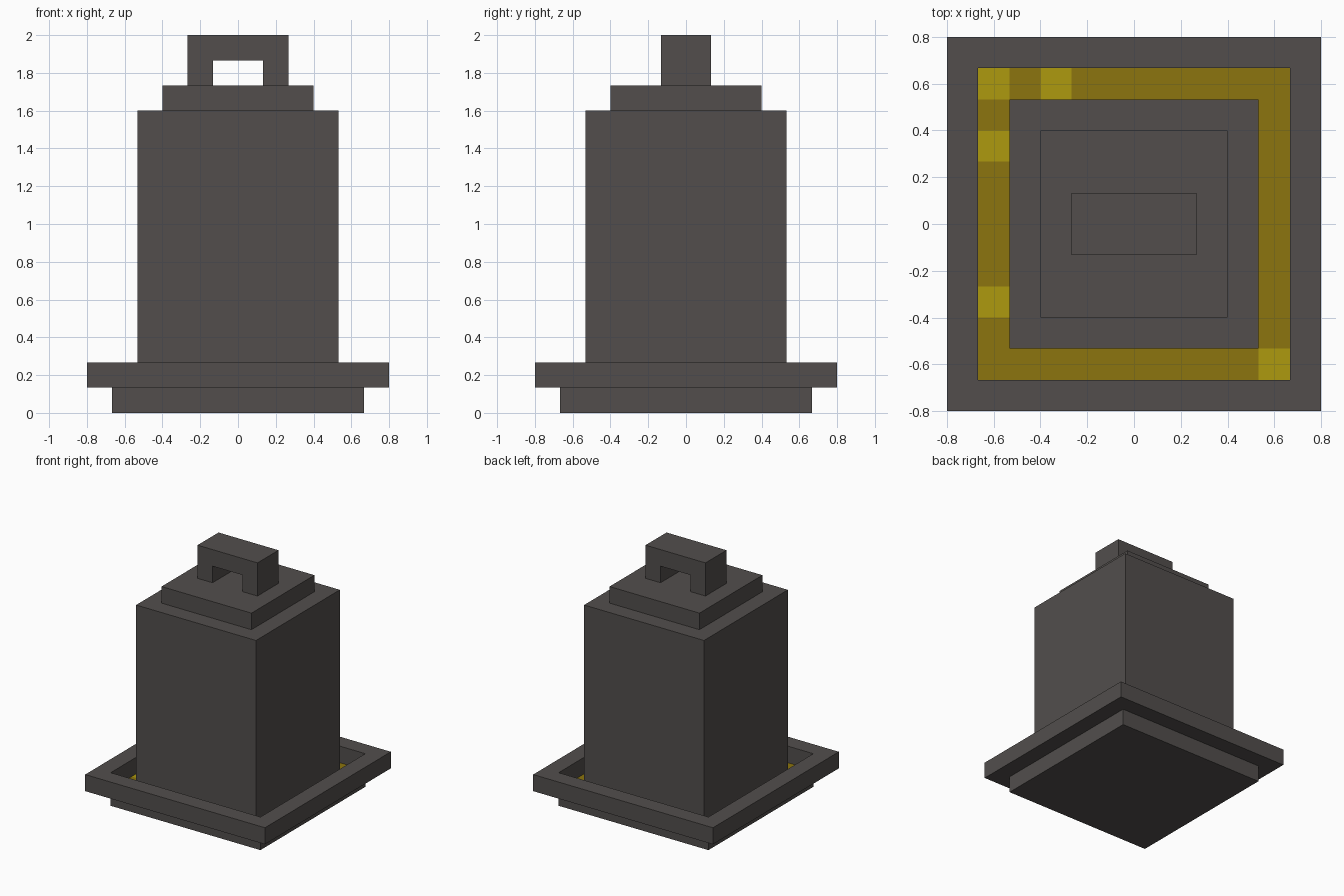
import bpy, bmesh

if "Cube" in bpy.data.objects:
    bpy.data.objects.remove(bpy.data.objects["Cube"])

U = 2 / 15  # one block


def material(name, rgb):
    m = bpy.data.materials.new(name)
    m.diffuse_color = (*rgb, 1)
    m.use_nodes = True
    m.node_tree.nodes["Principled BSDF"].inputs["Base Color"].default_value = m.diffuse_color
    return m


IRON = material("dark_iron", (0.084, 0.076, 0.073))
GOLD = material("dark_gold", (0.262, 0.178, 0.0044))
BRIGHT = material("bright_gold", (0.423, 0.323, 0.0044))


def finish(name, bm, mats=(IRON,)):
    bmesh.ops.recalc_face_normals(bm, faces=bm.faces)
    me = bpy.data.meshes.new(name)
    bm.to_mesh(me)
    bm.free()
    for m in mats:
        me.materials.append(m)
    ob = bpy.data.objects.new(name, me)
    bpy.context.collection.objects.link(ob)
    return ob


def square_block(name, half, z0, z1):
    """Square block, sizes in blocks."""
    bm = bmesh.new()
    bmesh.ops.create_cube(bm, size=1)
    for v in bm.verts:
        v.co = (v.co.x * 2 * half * U, v.co.y * 2 * half * U,
                (z0 if v.co.z < 0 else z1) * U)
    return finish(name, bm)


# Base: ten by ten cell floor, with walls and underside
bm = bmesh.new()
bmesh.ops.create_grid(bm, x_segments=10, y_segments=10, size=5 * U)
bmesh.ops.translate(bm, verts=bm.verts, vec=(0, 0, U))
bright_cells = {(0, 9), (2, 9), (0, 7), (0, 2), (9, 0)}
for f in bm.faces:
    c = f.calc_center_median()
    cell = (int(c.x / U + 5), int(c.y / U + 5))
    f.material_index = 2 if cell in bright_cells else 1
border = [e for e in bm.edges if e.is_boundary]
new = bmesh.ops.extrude_edge_only(bm, edges=border)["geom"]
bmesh.ops.translate(bm, vec=(0, 0, -U),
                    verts=[g for g in new if isinstance(g, bmesh.types.BMVert)])
bottom = bmesh.ops.contextual_create(
    bm, geom=[e for e in bm.edges if e.is_boundary])["faces"]
for f in bm.faces:
    if f in bottom or all(abs(v.co.z - U) < 1e-4 for v in f.verts) is False:
        f.material_index = 0
finish("base", bm, (IRON, GOLD, BRIGHT))

# Raised rim: square frame around the floor
bm = bmesh.new()
corners = [(-1, -1), (1, -1), (1, 1), (-1, 1)]
loops = [[bm.verts.new((x * h * U, y * h * U, z * U)) for x, y in corners]
         for h, z in ((6, 1), (6, 2), (5, 2), (5, 1))]
for a in range(4):
    p, q = loops[a], loops[(a + 1) % 4]
    for i in range(4):
        j = (i + 1) % 4
        bm.faces.new((p[i], p[j], q[j], q[i]))
finish("rim", bm)

# Body and lid
square_block("body", 4, 1, 12)
square_block("lid", 3, 12, 13)

# Handle: arch profile pushed through its depth
bm = bmesh.new()
profile = [(-2, 13), (-1, 13), (-1, 14), (1, 14), (1, 13), (2, 13), (2, 15), (-2, 15)]
face = bm.faces.new([bm.verts.new((x * U, -U, z * U)) for x, z in profile])
new = bmesh.ops.extrude_face_region(bm, geom=[face])["geom"]
bmesh.ops.translate(bm, vec=(0, 2 * U, 0),
                    verts=[g for g in new if isinstance(g, bmesh.types.BMVert)])
finish("handle", bm)
